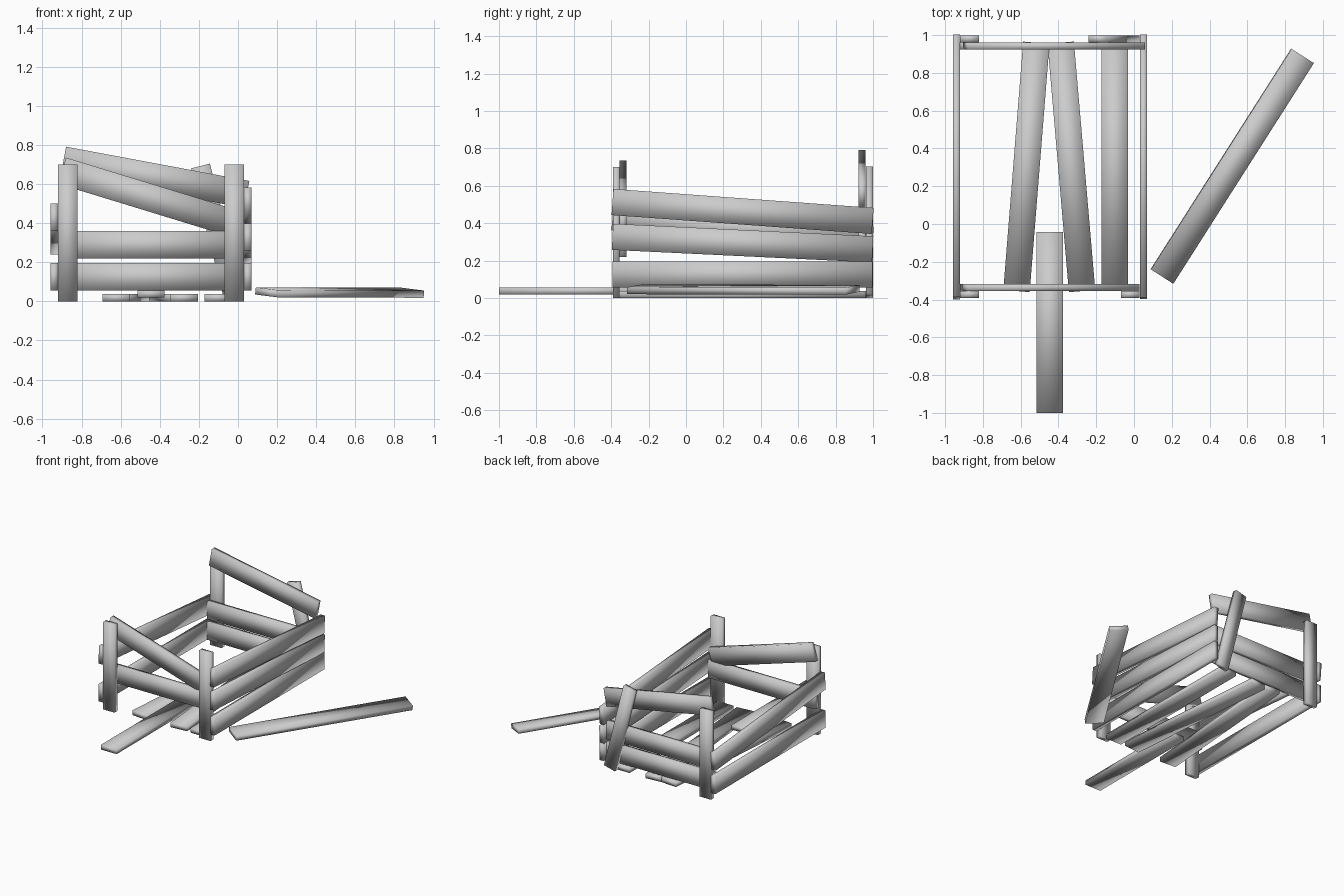
import bpy
from mathutils import Vector, Matrix

if "Cube" in bpy.data.objects:
    bpy.data.objects.remove(bpy.data.objects["Cube"])

X, Y, Z = Vector((1, 0, 0)), Vector((0, 1, 0)), Vector((0, 0, 1))


def plank(name, start, end, normal, width=0.14, thick=0.037):
    """Board running from start to end, its broad face turned to normal."""
    a, b = Vector(start), Vector(end)
    along = (b - a).normalized()
    n = (Vector(normal) - along * along.dot(Vector(normal))).normalized()
    side = n.cross(along)
    bpy.ops.mesh.primitive_cube_add(size=1)
    ob = bpy.context.object
    ob.name = ob.data.name = name
    frame = Matrix((along * (b - a).length, side * width, n * thick)).transposed()
    ob.data.transform(frame.to_4x4())
    if frame.determinant() < 0:
        ob.data.flip_normals()
    ob.location = (a + b) / 2
    bpy.ops.object.shade_smooth()
    return ob


# Corner posts, the back right one leaning
for name, x, y in (("front_left_post", -0.87, -0.373),
                   ("front_right_post", -0.02, -0.373),
                   ("back_left_post", -0.87, 0.98)):
    plank(name, (x, y, 0), (x, y, 0.70), Y, 0.10)
plank("leaning_back_post", (-0.02, 0.98, 0.012), (-0.192, 0.98, 0.692), Y, 0.10)

# Side boards: (x, z at the front end, z at the back end)
for i, (x, z0, z1) in enumerate(((0.05, 0.125, 0.125), (0.05, 0.327, 0.26),
                                 (0.05, 0.513, 0.412),
                                 (-0.94, 0.125, 0.125), (-0.94, 0.43, 0.31))):
    plank(f"side_board_{i + 1}", (x, -0.393, z0), (x, 0.998, z1), X)

# Front and back boards: (y, left x, left z, right x, right z)
for name, y, x0, z0, x1, z1 in (
        ("front_board", -0.337, -0.92, 0.29, 0.03, 0.29),
        ("front_slipped_board", -0.337, -0.90, 0.668, 0.008, 0.39),
        ("back_low_board", 0.942, -0.92, 0.125, 0.03, 0.125),
        ("back_middle_board", 0.942, -0.92, 0.29, 0.03, 0.29),
        ("back_slipped_board", 0.942, -0.892, 0.722, 0.045, 0.547)):
    plank(name, (x0, y, z0), (x1, y, z1), Y)

# Floor boards: (x at the front end, x at the back end)
for i, (x0, x1) in enumerate(((-0.622, -0.517), (-0.275, -0.388), (-0.102, -0.102))):
    plank(f"floor_board_{i + 1}", (x0, -0.355, 0.018), (x1, 0.96, 0.018), Z)

# Loose boards on the ground
plank("loose_short_board", (-0.445, -1.0, 0.038), (-0.445, -0.042, 0.038), Z)
plank("loose_long_board", (0.148, -0.278, 0.046), (0.892, 0.89, 0.044), (0.09, -0.06, 1))
